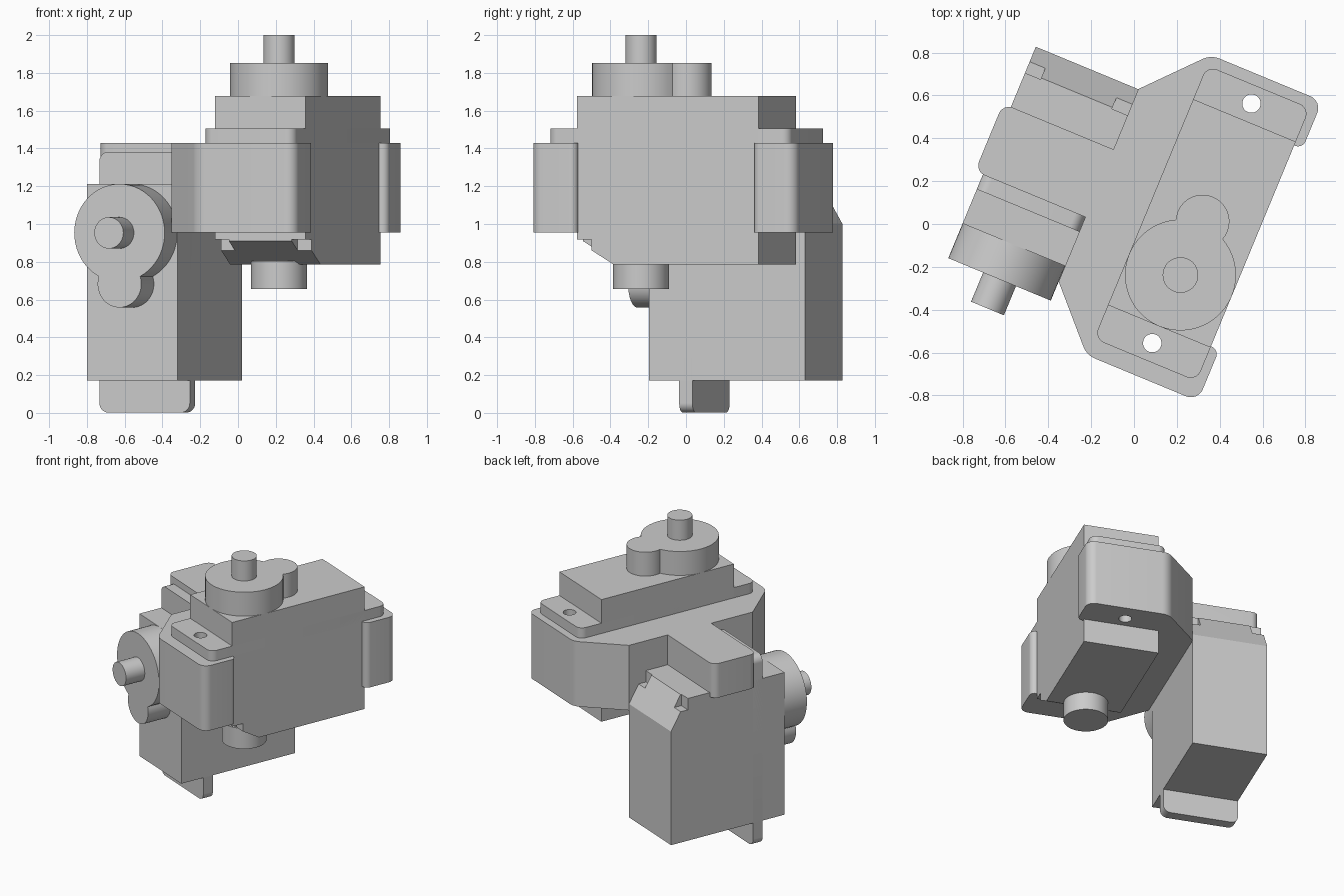
import bpy, bmesh
from math import pi, cos, sin, acos, radians
from mathutils import Matrix, Vector

cube = bpy.data.objects.get("Cube")
if cube:
    bpy.data.objects.remove(cube, do_unlink=True)

grey = bpy.data.materials.new("light_grey")
grey.use_nodes = True
colour = (0.6, 0.6, 0.6, 1)
grey.diffuse_color = colour
grey.node_tree.nodes["Principled BSDF"].inputs["Base Color"].default_value = colour


def rounded(corners, seg=8):
    """Fillet a polygon given as (x, y, radius) corners."""
    out = []
    n = len(corners)
    for i, (x, y, r) in enumerate(corners):
        p = Vector((x, y))
        if not r:
            out.append(p)
            continue
        a = (Vector(corners[i - 1][:2]) - p).normalized()
        b = (Vector(corners[(i + 1) % n][:2]) - p).normalized()
        half = a.angle(b) / 2
        centre = p + (a + b).normalized() * r / sin(half)
        t = r * cos(half) / sin(half)
        s, e = p + a * t - centre, p + b * t - centre
        for k in range(seg + 1):
            out.append(centre + s.lerp(e, k / seg).normalized() * r)
    return out


def arc(cy, r, start, end, seg):
    return [Vector((r * cos(start + (end - start) * k / seg),
                    cy + r * sin(start + (end - start) * k / seg))) for k in range(seg + 1)]


def prism(name, pts, lo, hi, frame):
    """Extrude a 2D outline from lo to hi in the given frame."""
    bm = bmesh.new()
    base = bm.faces.new([bm.verts.new((p[0], p[1], lo)) for p in pts])
    ext = bmesh.ops.extrude_face_region(bm, geom=[base])
    bmesh.ops.translate(bm, vec=(0, 0, hi - lo),
                        verts=[g for g in ext["geom"] if isinstance(g, bmesh.types.BMVert)])
    bm.transform(frame)
    bmesh.ops.recalc_face_normals(bm, faces=bm.faces)
    mesh = bpy.data.meshes.new(name)
    bm.to_mesh(mesh)
    bm.free()
    mesh.materials.append(grey)
    ob = bpy.data.objects.new(name, mesh)
    bpy.context.collection.objects.link(ob)
    return ob


def box(name, x0, x1, y0, y1, lo, hi, frame):
    return prism(name, [(x0, y0), (x1, y0), (x1, y1), (x0, y1)], lo, hi, frame)


def cylinder(name, x, y, r, lo, hi, frame, seg=48):
    return prism(name, [(x + r * cos(2 * pi * k / seg), y + r * sin(2 * pi * k / seg))
                        for k in range(seg)], lo, hi, frame)


def combine(ob, other, operation="DIFFERENCE"):
    mod = ob.modifiers.new("combine", "BOOLEAN")
    mod.object, mod.operation, mod.solver = other, operation, "EXACT"
    bpy.context.view_layer.objects.active = ob
    bpy.ops.object.modifier_apply(modifier=mod.name)
    bpy.data.objects.remove(other, do_unlink=True)


# Frames: the whole assembly is turned about z; each servo has
# x = width, y = length, z = shaft direction, origin at the middle of its bottom
turn = Matrix.Rotation(radians(-22.5), 4, "Z")
upright = turn @ Matrix.Translation((0.2915, 0.124, 0.785))
sideways = (turn @ Matrix.Translation((-0.481, 0.589, 0.692))
            @ Matrix(((-1, 0, 0, 0), (0, 0, -1, 0), (0, -1, 0, 0), (0, 0, 0, 1))))
side_profile = Matrix(((0, 0, 1, 0), (1, 0, 0, 0), (0, 1, 0, 0), (0, 0, 0, 1)))

W, L, H = 0.259, 0.52, 0.893      # body half width, half length, height
SHAFT, GAP, SMALL = -0.261, 0.27, 0.125
HOLE, HOLE_R = 0.605, 0.043


def servo(prefix, frame):
    # Body with a sloped lower end and two notched corners
    body = prism(prefix + "_body", [(-L, 0.125), (-0.31, 0), (L, 0), (L, H), (-L, H)],
                 -W, W, frame @ side_profile)
    for s in (-1, 1):
        x0, x1 = sorted((s * 0.18, s * 0.3))
        combine(body, box("notch", x0, x1, -0.6, -0.437, -0.1, 0.132, frame))

    # Mounting ears
    e = 0.69
    ears = prism(prefix + "_ears", rounded([(-W, -e, .05), (W, -e, .05), (W, e, .05), (-W, e, .05)]),
                 0.645, 0.72, frame)
    for s in (-1, 1):
        combine(ears, cylinder("hole", 0, s * HOLE, HOLE_R, 0.5, 0.9, frame, 24))

    # Gear housing: outline of a large and a small circle joined
    a = acos((W * W + GAP * GAP - SMALL * SMALL) / (2 * W * GAP))
    b = acos((SMALL * SMALL + GAP * GAP - W * W) / (2 * SMALL * GAP))
    outline = arc(SHAFT, W, pi / 2 + a, 2.5 * pi - a, 48)
    outline += arc(SHAFT + GAP, SMALL, b - pi / 2, 1.5 * pi - b, 28)[1:-1]
    small_start = pi / 2 - (pi - b)
    outline = arc(SHAFT, W, pi / 2 + a, 2.5 * pi - a, 48)
    outline += arc(SHAFT + GAP, SMALL, small_start, pi - small_start, 28)[1:-1]
    prism(prefix + "_gear_housing", outline, H, H + 0.175, frame)
    cylinder(prefix + "_shaft", 0, SHAFT, 0.083, H + 0.17, 1.215, frame)


servo("upright_servo", upright)
servo("sideways_servo", sideways)
cylinder("pivot_boss", 0, SHAFT, 0.148, -0.13, 0.02, upright)

# Bracket: a C-shaped frame round the upright servo plus an arm over the other
frame_outline = rounded([
    (.592, -.65, .06), (.592, -.39, .038), (.55, -.39, 0), (.033, -.39, 0),
    (.033, .625, 0), (.55, .625, 0), (.592, .625, .038), (.592, .866, .06),
    (.03, .866, .1), (-.222, .59, 0), (-.222, -.383, 0), (.03, -.65, .1)])
bracket = prism("bracket", frame_outline, 0.955, 1.43, turn)
arm_outline = rounded([(-.78, -.057, .05), (-.15, -.057, 0), (-.15, .285, 0), (-.78, .285, .05)])
combine(bracket, prism("arm", arm_outline, 1.18, 1.43, turn), "UNION")
for s in (-1, 1):
    combine(bracket, cylinder("hole", 0, s * HOLE, HOLE_R, 0, 0.9, upright, 24))
combine(bracket, cylinder("hole", 0, -HOLE, HOLE_R, 0, 0.9, sideways, 24))

# Smooth the round walls, keep the edges sharp
bpy.ops.object.select_all(action="DESELECT")
for ob in bpy.context.collection.objects:
    if ob.type == "MESH":
        ob.select_set(True)
        bpy.context.view_layer.objects.active = ob
bpy.ops.object.shade_smooth_by_angle(angle=radians(30))
